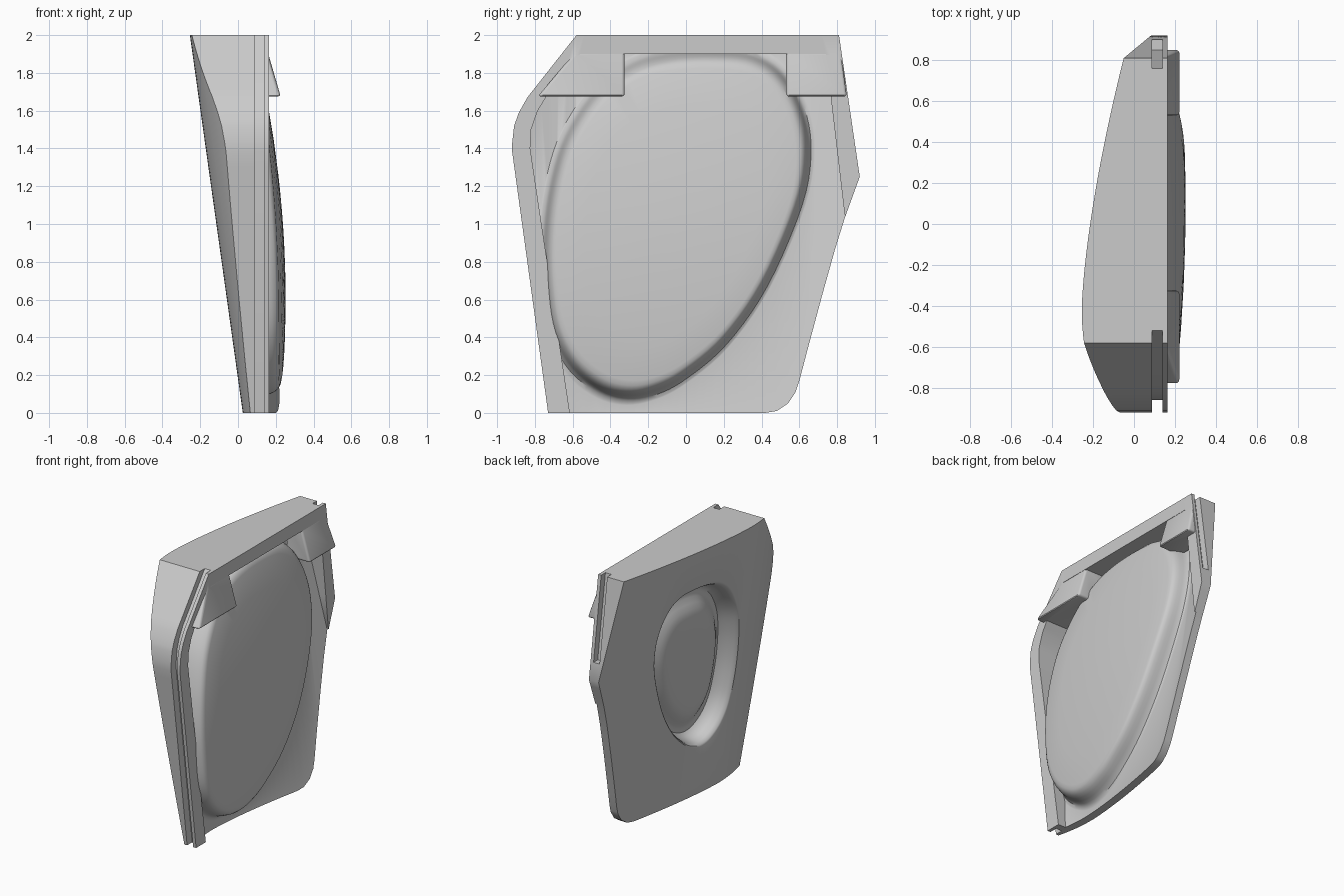
import bpy, bmesh
from mathutils import Vector

if "Cube" in bpy.data.objects:
    bpy.data.objects.remove(bpy.data.objects["Cube"])

# Outline of the panel seen from the right: lower and upper edge as (y, z)
LOW = [(-.92, 1.38), (-.73, 0), (.42, 0), (.48, .01), (.54, .05), (.58, .11), (.6, .17),
       (.65, .36), (.72, .62), (.79, .87), (.84, 1.03), (.92, 1.25)]
HIGH = [(-.92, 1.43), (-.91, 1.52), (-.885, 1.59), (-.84, 1.67), (-.58, 2), (.81, 2), (.92, 1.25)]
# Egg-shaped outline shared by the bulge and the recess
EGG = [(.15, 1.905), (.36, 1.88), (.51, 1.78), (.61, 1.6), (.645, 1.38), (.6, 1.1), (.42, .68),
       (.21, .38), (0, .2), (-.15, .12), (-.3, .09), (-.45, .125), (-.6, .24), (-.7, .42),
       (-.74, .66), (-.745, .92), (-.71, 1.2), (-.63, 1.46), (-.47, 1.7), (-.28, 1.84), (-.08, 1.895)]
CENTRE = (-.05, .995)


def left_x(y, z):
    """Curved and leaning outer (left) surface."""
    t = y + .42
    return -.255 + (.15 * t ** 1.5 if t > 0 else .42 * t * t) + .14 * (2 - z)


def sheet_x(y, z):
    return left_x(y, z) + .06


def bulge_x(y, z):
    return .252 - .088 * (z - .6) ** 2 - .06 * (y - .1) ** 2


def interp(pts, y):
    for (a, za), (b, zb) in zip(pts, pts[1:]):
        if a <= y <= b:
            return za + (zb - za) * (y - a) / (b - a)
    return pts[-1][1]


def finish(name, bm):
    bmesh.ops.remove_doubles(bm, verts=bm.verts, dist=1e-5)
    bmesh.ops.recalc_face_normals(bm, faces=bm.faces)
    me = bpy.data.meshes.new(name)
    bm.to_mesh(me)
    bm.free()
    ob = bpy.data.objects.new(name, me)
    bpy.context.collection.objects.link(ob)
    return ob


def columns(name, fl, fr):
    """Solid inside the outline between the surfaces fl and fr."""
    ys = sorted({round(p[0], 4) for p in LOW + HIGH} | {round(-.9 + .045 * i, 4) for i in range(41)})
    bm = bmesh.new()
    rows = []
    for y in ys:
        lo, hi = interp(LOW, y), interp(HIGH, y)
        rows.append([bm.verts.new(p) for p in ((fl(y, lo), y, lo), (fr(y, lo), y, lo),
                                               (fr(y, hi), y, hi), (fl(y, hi), y, hi))])
    for a, b in zip(rows, rows[1:]):
        for i in range(4):
            j = (i + 1) % 4
            bm.faces.new((a[i], a[j], b[j], b[i]))
    bm.faces.new(rows[0])
    bm.faces.new(rows[-1])
    return finish(name, bm)


def prism(name, pts, x0, x1):
    """Flat (y, z) polygon extruded along x; x1 may depend on z."""
    top = x1 if callable(x1) else (lambda z: x1)
    bm = bmesh.new()
    a = [bm.verts.new((x0, y, z)) for y, z in pts]
    b = [bm.verts.new((top(z), y, z)) for y, z in pts]
    bm.faces.new(a)
    bm.faces.new(b)
    n = len(pts)
    for i in range(n):
        bm.faces.new((a[i], a[(i + 1) % n], b[(i + 1) % n], b[i]))
    return finish(name, bm)


def egg_curve(steps=5):
    out = []
    n = len(EGG)
    for i in range(n):
        p = [Vector(EGG[(i + k) % n]) for k in (-1, 0, 1, 2)]
        for s in range(steps):
            t = s / steps
            out.append(.5 * (2 * p[1] + (p[2] - p[0]) * t + (2 * p[0] - 5 * p[1] + 4 * p[2] - p[3]) * t * t
                             + (3 * p[1] - p[0] - 3 * p[2] + p[3]) * t ** 3))
    return [v - Vector(CENTRE) for v in out]


def egg_solid(name, centre, sy, sz, profile):
    """Stack of egg rings; profile holds (ring size, x function)."""
    bm = bmesh.new()
    rings = [[bm.verts.new((fx(*q), *q)) for q in
              [(centre[0] + v.x * sy * s, centre[1] + v.y * sz * s) for v in egg_curve()]]
             for s, fx in profile]
    for a, b in zip(rings, rings[1:]):
        for i in range(len(a)):
            j = (i + 1) % len(a)
            bm.faces.new((a[i], a[j], b[j], b[i]))
    bm.faces.new(rings[0])
    bm.faces.new(rings[-1])
    return finish(name, bm)


def apply(ob, mod):
    bpy.ops.object.select_all(action='DESELECT')
    bpy.context.view_layer.objects.active = ob
    ob.select_set(True)
    bpy.ops.object.modifier_apply(modifier=mod.name)


def boolean(ob, operation, *others):
    for c in others:
        m = ob.modifiers.new("bool", 'BOOLEAN')
        m.operation, m.solver, m.object = operation, 'EXACT', c
        apply(ob, m)


def shift(d):
    return lambda y, z: left_x(y, z) + d


def blend(h):
    return lambda y, z: sheet_x(y, z) + h * (bulge_x(y, z) - sheet_x(y, z))


# Thin leaning sheet and the flat-faced frame around it
panel = columns("door_panel", left_x, sheet_x)
frame = columns("panel_frame", lambda y, z: min(left_x(y, z) + .045, .15), lambda y, z: .163)

# Egg-shaped bulge on the right side
back = [(s, shift(.03)) for s in (.04, .2, .4, .6, .8, .95, 1.065)]
front = [(s, blend(h)) for s, h in ((1.065, -.02), (1.045, .02), (1.025, .09), (1.01, .24), (1.0, .42),
         (.99, .62), (.977, .8), (.96, .92), (.94, .98), (.91, 1), (.7, 1), (.5, 1), (.3, 1), (.15, 1), (.04, 1))]
bulge = egg_solid("panel_bulge", CENTRE, 1, 1, back + front)

# Cutters: recess with a soft raised middle, pocket inside the frame, edge grooves
recess = egg_solid("recess_cutter", (-.01, 1.045), .62, .72, [(s, shift(d)) for s, d in (
    (.05, -.08), (.5, -.08), (1.1, -.08), (1.05, -.01), (1.0, .006), (.975, .03), (.955, .07), (.93, .11),
    (.89, .135), (.85, .138), (.8, .128), (.74, .105), (.68, .085), (.62, .073), (.56, .068), (.4, .065),
    (.2, .065), (.05, .065))])
pocket = prism("pocket_cutter", [(-.56, 1.9), (-.73, 1.69), (-.785, 1.6), (-.82, 1.5), (-.825, 1.4),
                                 (-.6, -.1), (1.3, -.1), (1.3, .5), (.84, 1.05), (.74, 1.9)], -.6, .6)
edge = [(-.716, -.1), (-.92, 1.38), (-.92, 1.43), (-.91, 1.52), (-.885, 1.59), (-.84, 1.67), (-.502, 2.1)]
groove_front = prism("front_groove_cutter", [(y + .06, z) for y, z in edge] + [(-1.3, 2.1), (-1.3, -.1)],
                     .088, .138)
groove_back = prism("back_groove_cutter", [(.745, 2.1), (.851, 1.38), (1.2, 1.38), (1.2, 2.1)], .088, .138)

# Two wedge-shaped hooks hanging from the top bar
hooks = []
for name, pts, x0 in (("front_hook", [(-.785, 1.675), (-.325, 1.675), (-.325, 1.93), (-.57, 1.93)], -.12),
                      ("back_hook", [(.53, 1.675), (.852, 1.675), (.815, 1.93), (.53, 1.93)], .03)):
    ob = prism(name, pts, x0, lambda z: .226 if z < 1.8 else .152)
    m = ob.modifiers.new("round", 'BEVEL')
    m.width, m.segments = .016, 3
    apply(ob, m)
    hooks.append(ob)

# Merge into one shell, then cut the recess and grooves
boolean(frame, 'DIFFERENCE', pocket)
boolean(panel, 'UNION', frame, bulge, *hooks)
boolean(panel, 'DIFFERENCE', recess, groove_front, groove_back)

for c in (frame, bulge, recess, pocket, groove_front, groove_back, *hooks):
    bpy.data.objects.remove(c)

bpy.ops.object.select_all(action='DESELECT')
bpy.context.view_layer.objects.active = panel
panel.select_set(True)
bpy.ops.object.shade_smooth_by_angle(angle=.6)
